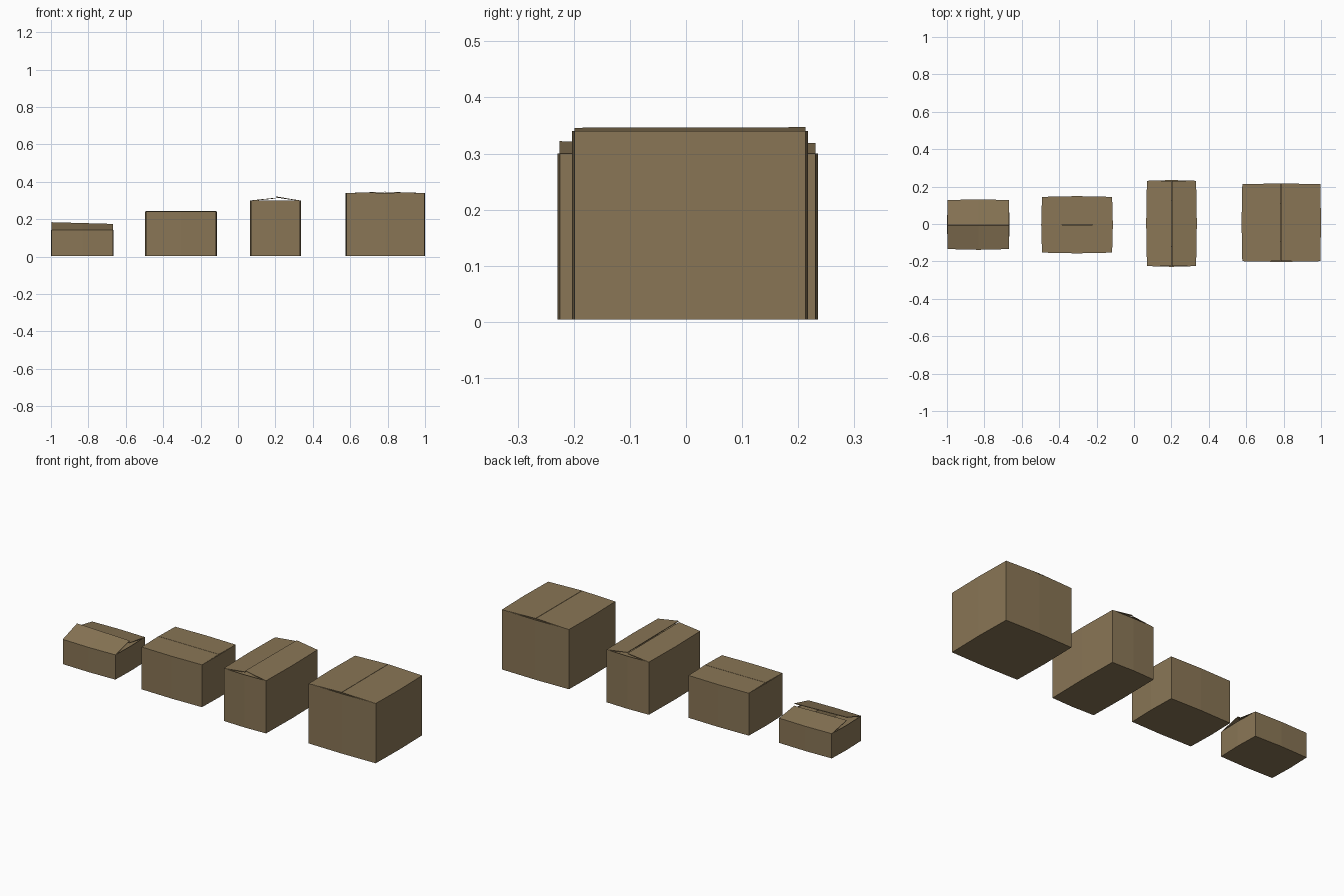
import bpy, bmesh

if "Cube" in bpy.data.objects:
    bpy.data.objects.remove(bpy.data.objects["Cube"])

card = bpy.data.materials.new("brown cardboard")
card.diffuse_color = (0.25, 0.18, 0.092, 1)
card.use_nodes = True
card.node_tree.nodes["Principled BSDF"].inputs["Base Color"].default_value = card.diffuse_color
Z0 = 0.004


def finish(name, verts, faces, thick):
    me = bpy.data.meshes.new(name)
    me.from_pydata(verts, [], faces)
    bm = bmesh.new()
    bm.from_mesh(me)
    bmesh.ops.recalc_face_normals(bm, faces=bm.faces)
    bm.to_mesh(me)
    bm.free()
    me.materials.append(card)
    ob = bpy.data.objects.new(name, me)
    bpy.context.collection.objects.link(ob)
    mod = ob.modifiers.new("card thickness", 'SOLIDIFY')
    mod.thickness = thick
    mod.offset = -1
    return ob


def outline(x0, x1, y0, y1, b, z):
    """Eight points round the box, side middles bulging outwards by b."""
    xm, ym = (x0 + x1) / 2, (y0 + y1) / 2
    c = [(x0 + b, y0 + b), (xm, y0), (x1 - b, y0 + b), (x1, ym),
         (x1 - b, y1 - b), (xm, y1), (x0 + b, y1 - b), (x0, ym)]
    return [(x, y, z) for x, y in c]


def flap(name, hinge, tip):
    """Three-point hinge edge joined to a two-point free edge with its middle."""
    mid = tuple((p + q) / 2 for p, q in zip(*tip))
    verts = list(hinge) + [tip[0], mid, tip[1]]
    ob = finish(name, verts, [(0, 1, 4, 3), (1, 2, 5, 4)], 0.003)
    # outer side must face up so the thickness goes downwards
    if sum(p.normal.z for p in ob.data.polygons) < 0:
        ob.data.flip_normals()


def box(name, x0, x1, y0, y1, h, seam, along_x, tips, minor, b=0.004):
    """tips: free edge heights (start, end) of the low side and high side flaps."""
    low = outline(x0, x1, y0, y1, b, Z0)
    top = outline(x0, x1, y0, y1, b, h)
    finish(name + "_walls", low + top,
           [tuple(range(7, -1, -1))] +
           [(i, (i + 1) % 8, (i + 1) % 8 + 8, i + 8) for i in range(8)], 0.003)
    front, right, back, left = top[0:3], top[2:5], top[4:7], [top[6], top[7], top[0]]
    g = 0.001
    d = 0.11
    dz = h - 0.004 + minor
    lower = lambda pts: [(x, y, z - 0.004) for x, y, z in pts]
    (a0, a1), (c0, c1) = tips
    if along_x:
        xa, xb = x0 + b, x1 - b
        flap(name + "_front_flap", front, [(xa, seam - g, a0), (xb, seam - g, a1)])
        flap(name + "_back_flap", back, [(xb, seam + g, c1), (xa, seam + g, c0)])
        flap(name + "_left_inner_flap", lower(left), [(x0 + d, y1 - .02, dz), (x0 + d, y0 + .02, dz)])
        flap(name + "_right_inner_flap", lower(right), [(x1 - d, y0 + .02, dz), (x1 - d, y1 - .02, dz)])
    else:
        ya, yb = y0 + b, y1 - b
        flap(name + "_left_flap", left, [(seam - g, yb, a1), (seam - g, ya, a0)])
        flap(name + "_right_flap", right, [(seam + g, ya, c0), (seam + g, yb, c1)])
        flap(name + "_front_inner_flap", lower(front), [(x0 + .02, y0 + d, dz), (x1 - .02, y0 + d, dz)])
        flap(name + "_back_inner_flap", lower(back), [(x1 - .02, y1 - d, dz), (x0 + .02, y1 - d, dz)])


# four cartons, left to right
box("small_carton", -1.0, -0.665, -0.138, 0.132, 0.143, -0.006, True,
    ((0.184, 0.175), (0.168, 0.162)), 0.004)
box("low_carton", -0.496, -0.113, -0.157, 0.149, 0.242, -0.004, True,
    ((0.245, 0.244), (0.245, 0.244)), 0.0)
box("tall_carton", 0.065, 0.336, -0.229, 0.235, 0.300, 0.202, False,
    ((0.315, 0.314), (0.322, 0.319)), 0.002)
box("large_carton", 0.575, 1.0, -0.203, 0.217, 0.340, 0.785, False,
    ((0.346, 0.347), (0.346, 0.347)), 0.0)
